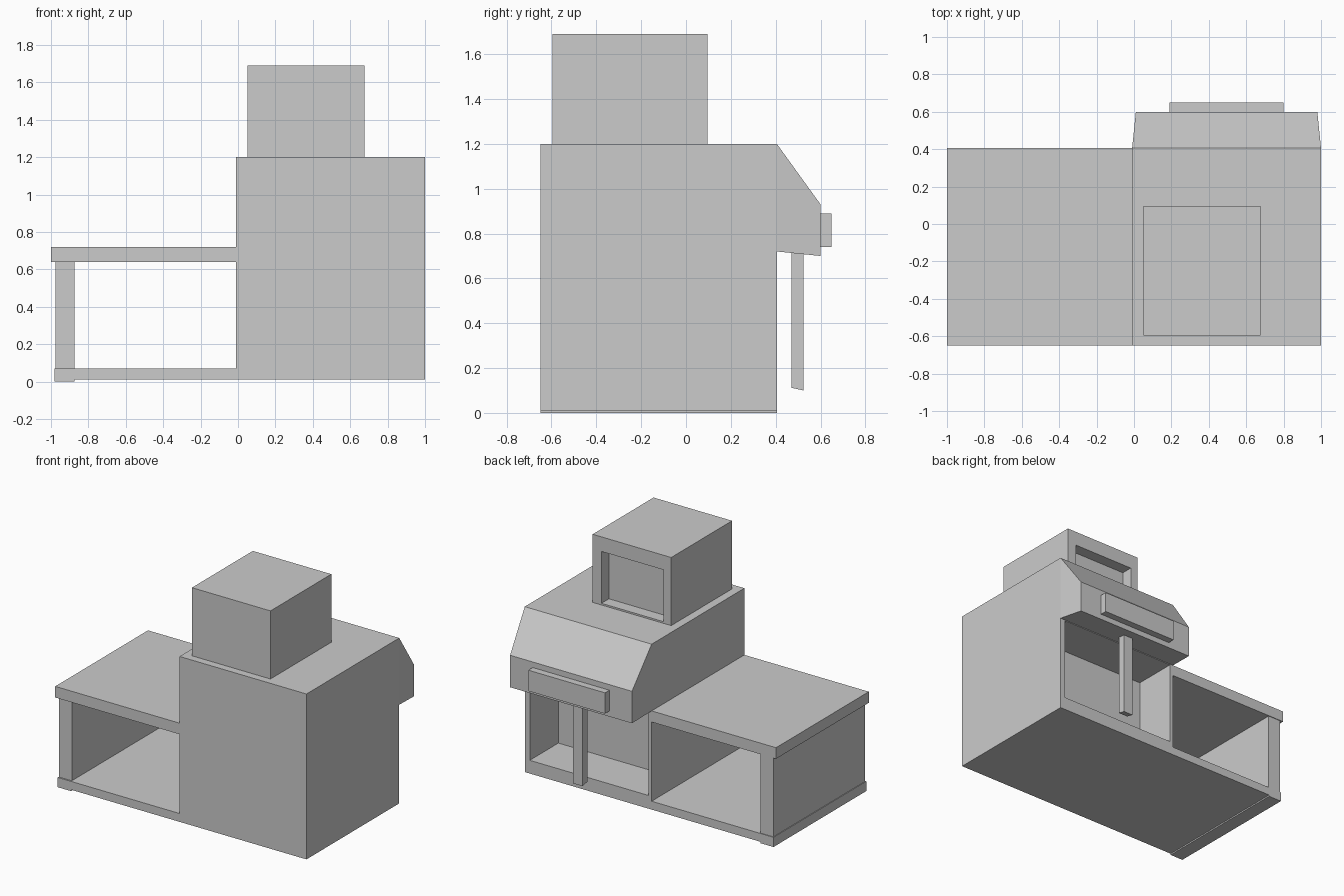
import bpy, bmesh

if "Cube" in bpy.data.objects:
    bpy.data.objects.remove(bpy.data.objects["Cube"])


def box(name, x, y, z):
    """Box from (min, max) ranges on each axis."""
    bm = bmesh.new()
    bmesh.ops.create_cube(bm, size=1)
    for v in bm.verts:
        for i, (lo, hi) in enumerate((x, y, z)):
            v.co[i] = hi if v.co[i] > 0 else lo
    return finish(name, bm)


def prism(name, profile):
    """Loft a (y, z, x_min, x_max) side profile across x."""
    bm = bmesh.new()
    left = [bm.verts.new((a, y, z)) for y, z, a, b in profile]
    right = [bm.verts.new((b, y, z)) for y, z, a, b in profile]
    bm.faces.new(left)
    bm.faces.new(right)
    n = len(profile)
    for i in range(n):
        j = (i + 1) % n
        bm.faces.new((left[i], left[j], right[j], right[i]))
    return finish(name, bm)


def finish(name, bm):
    bmesh.ops.recalc_face_normals(bm, faces=bm.faces[:])
    me = bpy.data.meshes.new(name)
    bm.to_mesh(me)
    bm.free()
    ob = bpy.data.objects.new(name, me)
    bpy.context.collection.objects.link(ob)
    return ob


def recess(ob, x, y, z):
    """Cut a box-shaped recess and apply it."""
    cutter = box("cutter", x, y, z)
    cutter.hide_render = True
    mod = ob.modifiers.new("recess", 'BOOLEAN')
    mod.operation = 'DIFFERENCE'
    mod.solver = 'EXACT'
    mod.object = cutter
    bpy.context.view_layer.objects.active = ob
    bpy.ops.object.modifier_apply(modifier=mod.name)
    bpy.data.objects.remove(cutter)


DEPTH = (-0.65, 0.405)

# Cabinet with open leg space at the back
cabinet = box("cabinet", (-0.01, 1.0), DEPTH, (0.01, 1.2))
recess(cabinet, (0.015, 0.96), (0.08, 0.6), (0.105, 0.715))

# Sloped hood over the leg space, slightly tapered
prism("hood", [(0.405, 1.2, -0.01, 1.0), (0.6, 0.93, 0.01, 0.98),
               (0.6, 0.70, 0.01, 0.98), (0.405, 0.72, -0.01, 1.0)])
box("hood_panel", (0.19, 0.80), (0.59, 0.65), (0.74, 0.89))

# Hanging post with slanted foot
prism("post", [(0.47, 0.72, 0.455, 0.53), (0.525, 0.72, 0.455, 0.53),
               (0.525, 0.10, 0.455, 0.53), (0.47, 0.112, 0.455, 0.53)])

# Screen box with recessed face
screen = box("screen_box", (0.05, 0.675), (-0.595, 0.097), (1.2, 1.69))
recess(screen, (0.11, 0.605), (0.012, 0.3), (1.212, 1.585))

# Open side table
box("table_top", (-1.0, -0.01), DEPTH, (0.64, 0.72))
box("table_floor", (-0.875, -0.01), DEPTH, (0.01, 0.07))
box("table_wall", (-0.975, -0.875), (-0.64, 0.4), (0.06, 0.64))
box("table_foot", (-0.98, -0.875), DEPTH, (0.0, 0.07))
